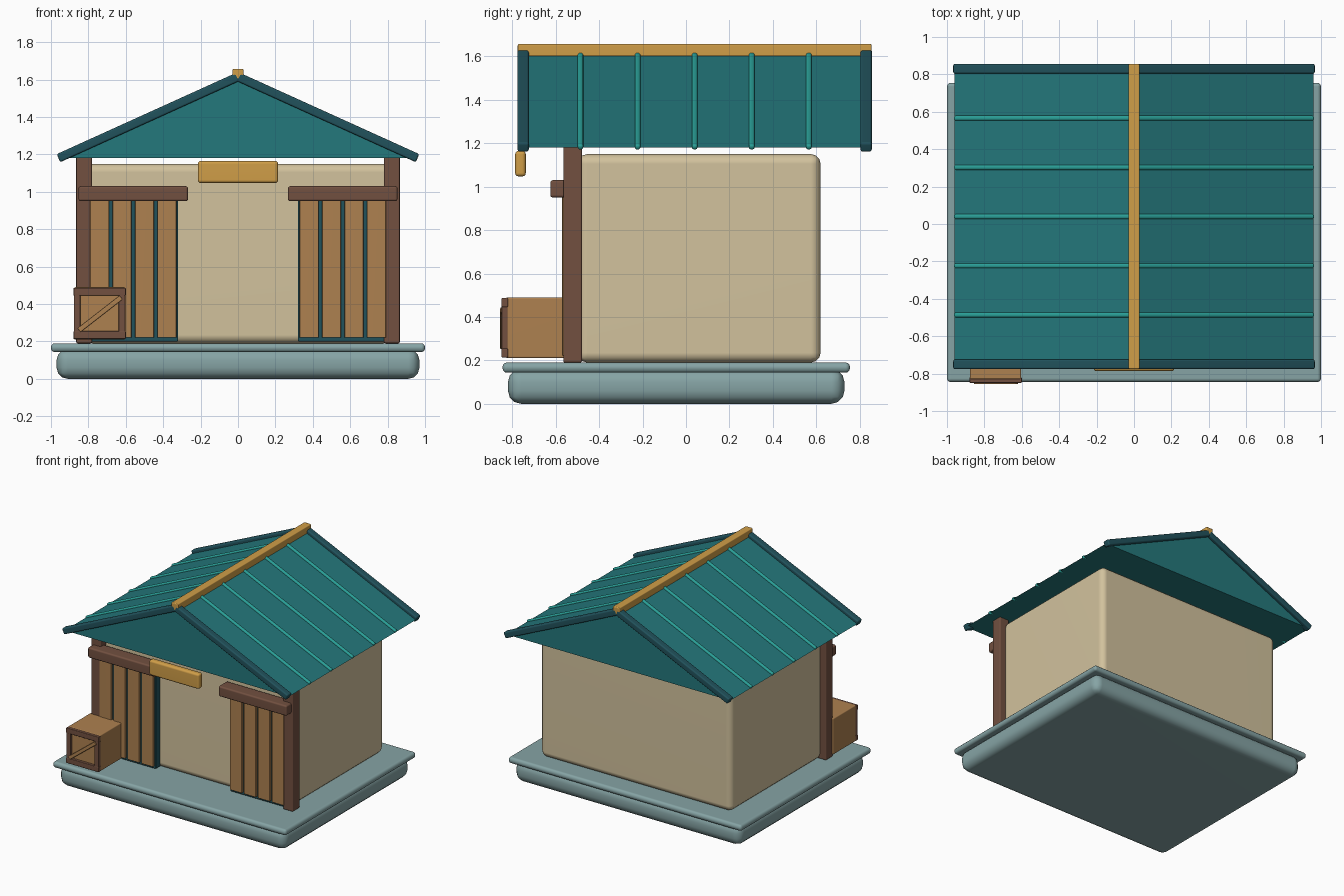
import bpy, bmesh, math
from mathutils import Vector, Matrix

if "Cube" in bpy.data.objects:
    bpy.data.objects.remove(bpy.data.objects["Cube"])


def material(name, r, g, b):
    lin = [((c / 255 + 0.055) / 1.055) ** 2.4 for c in (r, g, b)]
    m = bpy.data.materials.new(name)
    m.diffuse_color = (*lin, 1)
    m.use_nodes = True
    m.node_tree.nodes["Principled BSDF"].inputs["Base Color"].default_value = m.diffuse_color
    return m


STONE = material("grey_blue_stone", 134, 164, 165)
CREAM = material("cream_wall", 210, 194, 157)
WOOD = material("light_wood", 174, 129, 80)
DARK_WOOD = material("dark_wood", 114, 80, 64)
TEAL = material("teal_roof", 36, 120, 124)
DARK_TEAL = material("dark_teal_trim", 33, 82, 92)
RIB = material("bright_teal_rib", 42, 160, 152)
GOLD = material("gold_trim", 208, 158, 72)


def finish(name, bm, mat):
    bmesh.ops.recalc_face_normals(bm, faces=bm.faces)
    me = bpy.data.meshes.new(name)
    bm.to_mesh(me)
    bm.free()
    me.materials.append(mat)
    ob = bpy.data.objects.new(name, me)
    bpy.context.collection.objects.link(ob)
    bpy.ops.object.select_all(action='DESELECT')
    ob.select_set(True)
    bpy.context.view_layer.objects.active = ob
    bpy.ops.object.shade_smooth_by_angle(angle=math.radians(40))
    wn = ob.modifiers.new("flat_faces", 'WEIGHTED_NORMAL')
    wn.keep_sharp = True
    return ob


def block(name, size, centre, mat, bevel=0.008, segs=3, tilt=0):
    bm = bmesh.new()
    bmesh.ops.create_cube(bm, size=1)
    bmesh.ops.scale(bm, vec=size, verts=bm.verts)
    if bevel:
        bmesh.ops.bevel(bm, geom=bm.edges[:], offset=bevel, segments=segs,
                        profile=0.5, affect='EDGES')
    bm.transform(Matrix.Translation(centre) @ Matrix.Rotation(tilt, 4, 'Y'))
    return finish(name, bm, mat)


def box(name, x, y, z, mat, bevel=0.008, segs=3):
    lo, hi = Vector((x[0], y[0], z[0])), Vector((x[1], y[1], z[1]))
    return block(name, hi - lo, (lo + hi) / 2, mat, bevel, segs)


def bar(name, a, b, y, depth, thick, mat, bevel):
    """Straight bar between two (x, z) points, centred on y."""
    dx, dz = b[0] - a[0], b[1] - a[1]
    return block(name, (math.hypot(dx, dz), depth, thick),
                 ((a[0] + b[0]) / 2, y, (a[1] + b[1]) / 2), mat, bevel,
                 tilt=-math.atan2(dz, dx))


# Stone base and wall block
box("base", (-0.97, 0.97), (-0.82, 0.73), (0, 0.16), STONE, 0.06)
box("base_slab", (-1, 1), (-0.845, 0.755), (0.143, 0.19), STONE, 0.02)
box("wall_block", (-0.82, 0.82), (-0.50, 0.62), (0.19, 1.15), CREAM, 0.045)

# Roof prism
EAVE, APEX, MID_Y = (0.96, 1.18), (0, 1.615), 0.04
bm = bmesh.new()
profile = [bm.verts.new((x, MID_Y - 0.79, z))
           for x, z in ((-EAVE[0], EAVE[1]), EAVE, APEX)]
face = bm.faces.new(profile)
ext = bmesh.ops.extrude_face_region(bm, geom=[face])["geom"]
bmesh.ops.translate(bm, vec=(0, 1.58, 0),
                    verts=[v for v in ext if isinstance(v, bmesh.types.BMVert)])
finish("roof", bm, TEAL)

# Ridge cap and hanging sign board
box("ridge_cap", (-0.03, 0.03), (-0.775, 0.855), (1.60, 1.657), GOLD, 0.007)
box("sign_board", (-0.215, 0.215), (-0.787, -0.738), (1.047, 1.165), GOLD, 0.016)

for s, side in ((-1, "left"), (1, "right")):
    eave = (s * EAVE[0], EAVE[1])
    # Rake boards and roof ribs
    for y, end in ((MID_Y - 0.79, "front"), (MID_Y + 0.79, "back")):
        bar(f"rake_board_{end}_{side}", eave, APEX, y, 0.052, 0.047, DARK_TEAL, 0.01)
    for k in range(-2, 3):
        bar(f"roof_rib_{side}_{k + 3}", eave, APEX, MID_Y + 0.263 * k,
            0.026, 0.026, RIB, 0.01)

    # Front post, shutter backing, planks and header beam
    block(f"post_{side}", (0.084, 0.086, 1.0), (s * 0.823, -0.522, 0.69),
          DARK_WOOD, 0.008)
    block(f"shutter_back_{side}", (0.48, 0.06, 0.78), (s * 0.56, -0.52, 0.59),
          DARK_TEAL, 0.006)
    for k in range(4):
        block(f"shutter_plank_{side}_{k + 1}", (0.102, 0.035, 0.76),
              (s * (0.38 + 0.12 * k), -0.5525, 0.60), WOOD, 0.005)
    block(f"header_beam_{side}", (0.585, 0.105, 0.08), (s * 0.56, -0.5725, 0.99),
          DARK_WOOD, 0.012)

# Crate with front frame and diagonal brace
CX, CZ = -0.74, 0.35
block("crate", (0.274, 0.28, 0.28), (CX, -0.69, CZ), WOOD, 0.008)
for s, top in ((-1, "bottom"), (1, "top")):
    block(f"crate_rail_{top}", (0.28, 0.03, 0.042), (CX, -0.835, CZ + s * 0.116),
          DARK_WOOD, 0.005)
for s, side in ((-1, "left"), (1, "right")):
    block(f"crate_stile_{side}", (0.036, 0.028, 0.26), (CX + s * 0.12, -0.835, CZ),
          DARK_WOOD, 0.005)
bar("crate_brace", (CX - 0.11, CZ - 0.09), (CX + 0.115, CZ + 0.085), -0.842,
    0.028, 0.026, WOOD, 0.005)
